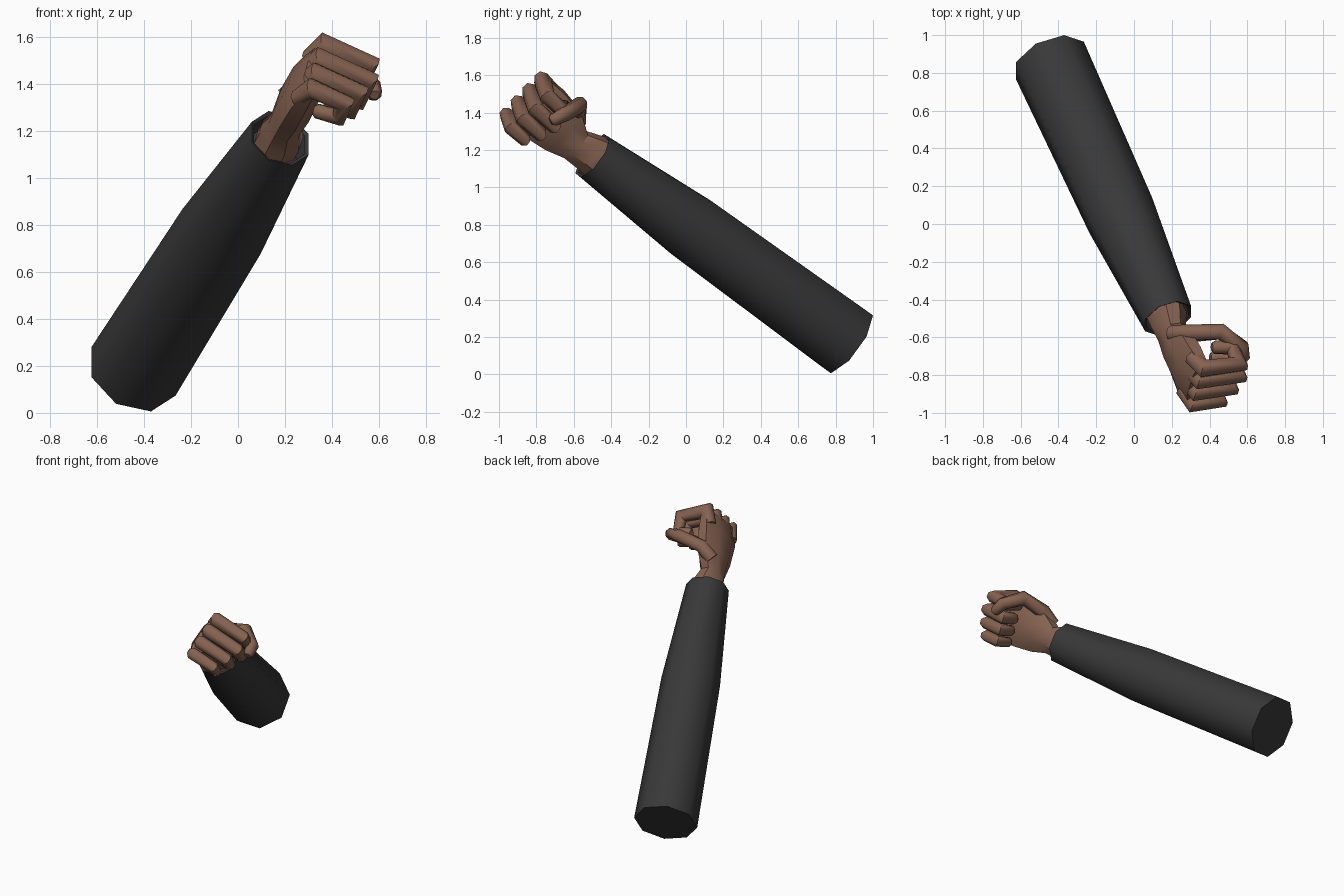
import bpy, bmesh, math
from mathutils import Vector, Matrix

cube = bpy.data.objects.get("Cube")
if cube:
    bpy.data.objects.remove(cube, do_unlink=True)


def material(name, rgb):
    m = bpy.data.materials.new(name)
    m.use_nodes = True
    m.diffuse_color = (*rgb, 1)
    bsdf = next(n for n in m.node_tree.nodes if n.type == 'BSDF_PRINCIPLED')
    bsdf.inputs["Base Color"].default_value = (*rgb, 1)
    bsdf.inputs["Roughness"].default_value = 0.8
    return m


skin = material("brown_skin", (0.24, 0.125, 0.083))
cloth = material("charcoal_cloth", (0.04, 0.04, 0.04))


def loft(name, rings, mat, angle):
    """Skin a list of equal-length point rings and cap both ends."""
    bm = bmesh.new()
    loops = [[bm.verts.new(p) for p in ring] for ring in rings]
    n = len(loops[0])
    for lo, hi in zip(loops, loops[1:]):
        for i in range(n):
            j = (i + 1) % n
            bm.faces.new((lo[i], lo[j], hi[j], hi[i]))
    bm.faces.new(loops[0][::-1])
    bm.faces.new(loops[-1])
    bmesh.ops.recalc_face_normals(bm, faces=bm.faces)
    mesh = bpy.data.meshes.new(name)
    bm.to_mesh(mesh)
    bm.free()
    mesh.materials.append(mat)
    obj = bpy.data.objects.new(name, mesh)
    bpy.context.collection.objects.link(obj)
    bpy.ops.object.select_all(action='DESELECT')
    obj.select_set(True)
    bpy.context.view_layer.objects.active = obj
    bpy.ops.object.shade_smooth_by_angle(angle=math.radians(angle))
    return obj


def ellipse(center, u, v, ru, rv, n=8):
    turn = [2 * math.pi * (i + 0.5) / n for i in range(n)]
    return [center + u * ru * math.cos(t) + v * rv * math.sin(t) for t in turn]


# Sleeve: octagonal taper with an open, recessed cuff
elbow, cuff = Vector((-0.445, 0.865, 0.177)), Vector((0.18, -0.50, 1.17))
axis = (cuff - elbow).normalized()
side = (Vector((1, 0, 0)) - axis * axis.x).normalized()
up = axis.cross(side)
stations = [(0, 0.207), (0.6, 0.192), (1, 0.14), (0.995, 0.125), (0.94, 0.12)]
loft("sleeve", [ellipse(elbow.lerp(cuff, t), side, up, r, r) for t, r in stations],
     cloth, 50)

# Hand frame: along the hand, along the closed fingers, index to little finger
wrist = Vector((0.2, -0.55, 1.21))
A = Vector((0.33, -0.71, 0.62)).normalized()
F = Vector((0.92, 0.1, -0.38))
F = (F - A * F.dot(A)).normalized()
S = F.cross(A)
if S.z > 0:
    S = -S


def hand(a, f, s):
    return wrist + A * a + F * f + S * s


# Wrist and palm: position, finger-side offset, row offset, half sizes
palm = [(-0.12, 0, -0.01, 0.10, 0.115),
        (-0.055, 0, -0.01, 0.10, 0.115),
        (0.04, -0.01, 0.015, 0.075, 0.097),
        (0.15, -0.01, 0.0, 0.085, 0.15),
        (0.30, -0.01, 0.0, 0.08, 0.175),
        (0.42, 0.0, 0.005, 0.05, 0.18)]
loft("palm", [ellipse(hand(a, f, s), F, S, hf, hs) for a, f, s, hf, hs in palm],
     skin, 40)


def digit(name, points, radii):
    """Tube through the joints, with mitred bends and a blunt tip."""
    dirs = [(q - p).normalized() for p, q in zip(points, points[1:])]
    ref = dirs[0].cross(dirs[-1]).normalized()
    rings = []
    for i, (p, r) in enumerate(zip(points, radii)):
        before, after = dirs[max(i - 1, 0)], dirs[min(i, len(dirs) - 1)]
        d = (before + after).normalized()
        u = (ref - d * ref.dot(d)).normalized()
        stretch = min(1.25, 1 / max(d.dot(after), 0.1))
        rings.append(ellipse(p, u, d.cross(u), r, r * stretch))
    tip = points[-1] + dirs[-1] * radii[-1] * 0.45
    u = (ref - dirs[-1] * ref.dot(dirs[-1])).normalized()
    rings.append(ellipse(tip, u, dirs[-1].cross(u), radii[-1] * 0.6, radii[-1] * 0.6))
    loft(name, rings, skin, 50)


# Curled fingers
fingers = [("index_finger", -0.13, 0.205, 0.047), ("middle_finger", -0.04, 0.22, 0.048),
           ("ring_finger", 0.05, 0.195, 0.046), ("little_finger", 0.14, 0.155, 0.042)]
for name, s, length, r in fingers:
    bend = 0.6 * length
    joints = [hand(0.33, -0.03, s * 0.9), hand(0.43, 0.0, s), hand(0.425, length, s),
              hand(0.425 - bend, length + 0.005, s), hand(0.41 - bend, length - 0.09, s)]
    digit(name, joints, [r * 0.9, r, r * 0.93, r * 0.87, r * 0.78])

# Thumb folded across the fingers
digit("thumb", [Vector((0.2, -0.58, 1.34)), Vector((0.28, -0.58, 1.41)),
                Vector((0.46, -0.57, 1.44)), Vector((0.57, -0.65, 1.39)),
                Vector((0.58, -0.71, 1.36))],
      [0.045, 0.046, 0.044, 0.04, 0.035])
